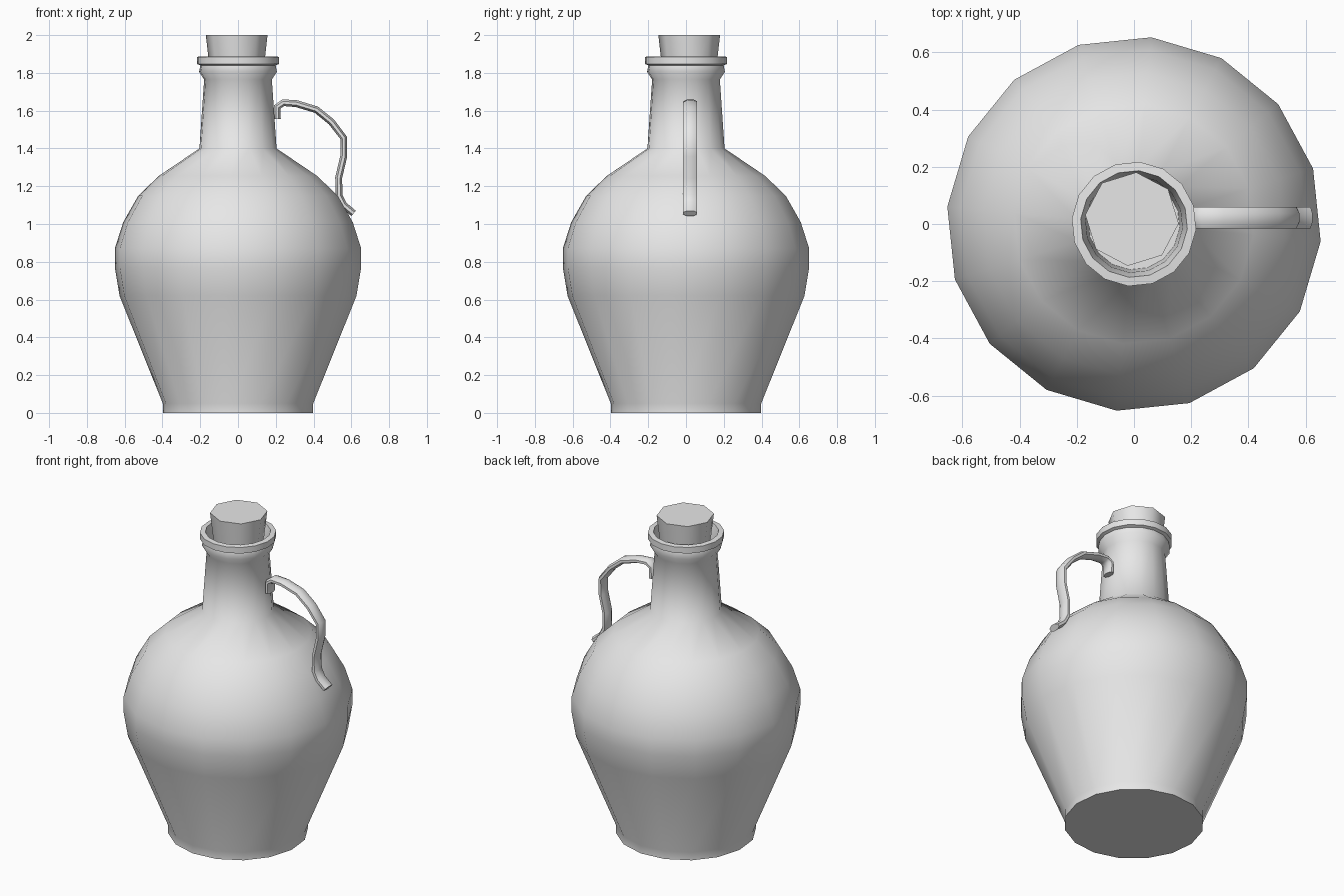
import bpy
import bmesh
from math import sin, cos, pi, radians
from mathutils import Vector

cube = bpy.data.objects.get("Cube")
if cube:
    bpy.data.objects.remove(cube, do_unlink=True)

clay = bpy.data.materials.new("pale_grey")
clay.use_nodes = True
clay.diffuse_color = (0.8, 0.8, 0.8, 1)
clay.node_tree.nodes["Principled BSDF"].inputs["Base Color"].default_value = clay.diffuse_color

TURN = radians(-5.3)


def loft(name, rings):
    """Skin a list of point rings, cap both ends and shade smoothly."""
    bm = bmesh.new()
    loops = [[bm.verts.new(p) for p in ring] for ring in rings]
    n = len(loops[0])
    for a, b in zip(loops, loops[1:]):
        for i in range(n):
            j = (i + 1) % n
            bm.faces.new((a[i], a[j], b[j], b[i]))
    bm.faces.new(loops[0][::-1])
    bm.faces.new(loops[-1])
    bmesh.ops.recalc_face_normals(bm, faces=bm.faces)
    mesh = bpy.data.meshes.new(name)
    bm.to_mesh(mesh)
    bm.free()
    mesh.materials.append(clay)
    obj = bpy.data.objects.new(name, mesh)
    bpy.context.collection.objects.link(obj)
    bpy.ops.object.select_all(action="DESELECT")
    obj.select_set(True)
    bpy.context.view_layer.objects.active = obj
    bpy.ops.object.shade_smooth_by_angle(angle=radians(60))
    return obj


def turned(name, profile, sides, cx=0, cy=0):
    """Lathe a (radius, height) profile around a vertical axis."""
    angles = [TURN + 2 * pi * i / sides for i in range(sides)]
    return loft(name, [[(cx + r * cos(a), cy + r * sin(a), z) for a in angles]
                       for r, z in profile])


# Jug: foot, belly, shoulder, neck, lip, then down the inside of the neck
turned("jug_body", [
    (0.40, 0), (0.40, 0.05), (0.63, 0.62), (0.655, 0.77), (0.655, 0.87),
    (0.61, 1.01), (0.53, 1.15), (0.42, 1.255), (0.205, 1.4),
    (0.18, 1.765), (0.207, 1.805), (0.20, 1.84), (0.218, 1.847),
    (0.218, 1.885), (0.187, 1.888), (0.17, 1.82), (0.16, 1.6),
], 16)

# Tapered stopper
turned("stopper", [(0.13, 1.7), (0.164, 2.0)], 8, -0.007, 0.017)

# Handle: flattened octagonal section swept along a bent path
path = [Vector((x, 0.022, z)) for x, z in [
    (0.208, 1.555), (0.208, 1.62), (0.24, 1.642), (0.31, 1.637),
    (0.415, 1.605), (0.495, 1.54), (0.56, 1.455), (0.56, 1.36),
    (0.533, 1.245), (0.535, 1.15), (0.56, 1.1), (0.612, 1.056)]]
rings = []
for i, p in enumerate(path):
    ahead = path[min(i + 1, len(path) - 1)] - p
    behind = p - path[max(i - 1, 0)]
    along = (ahead.normalized() + behind.normalized()).normalized()
    side = Vector((0, 1, 0))
    out = along.cross(side)
    ring = []
    for k in range(8):
        a = pi / 8 + k * pi / 4
        ring.append(p + side * 0.04 * cos(a) + out * 0.02 * sin(a))
    rings.append(ring)
loft("handle", rings)
